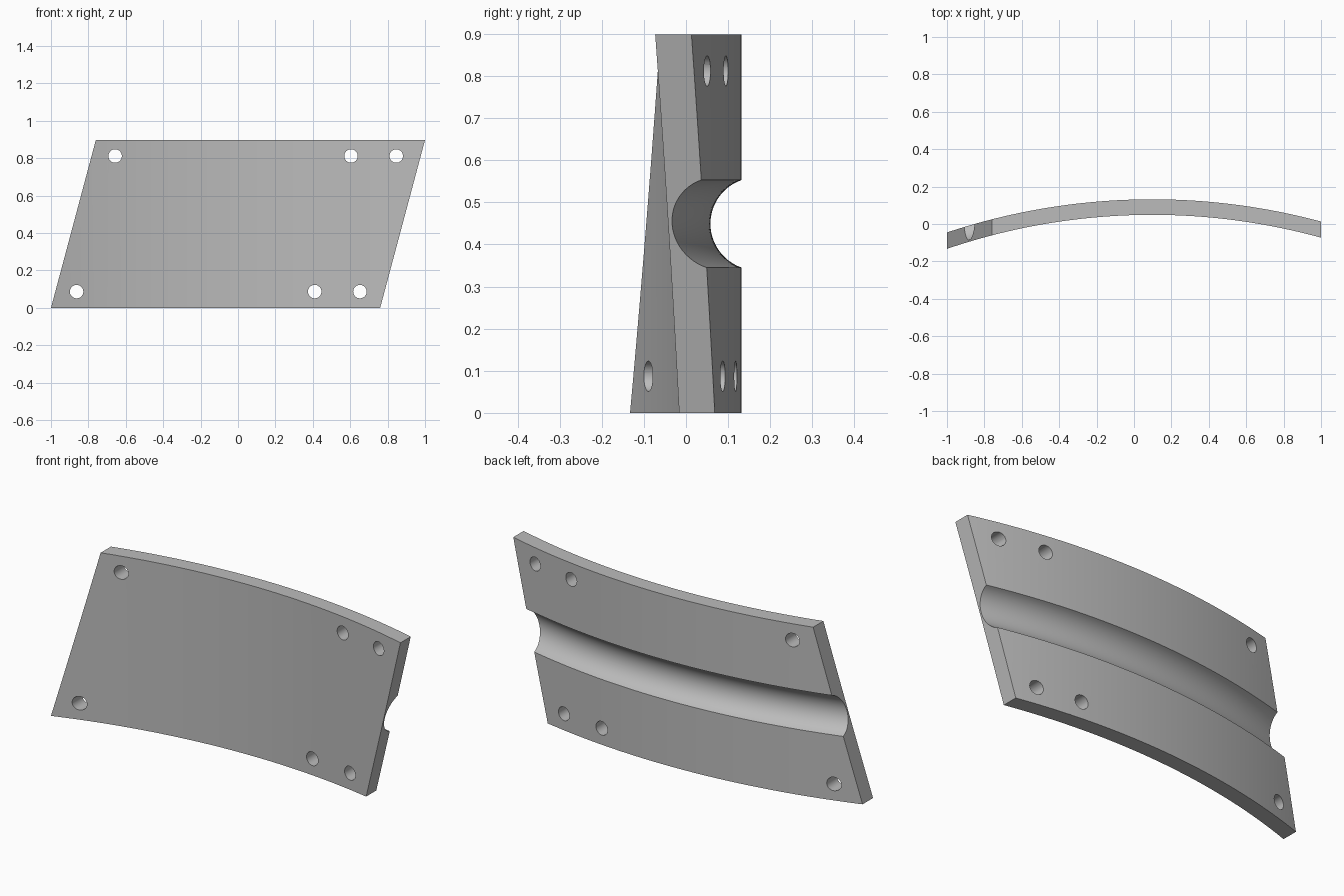
import bpy, bmesh, math
from mathutils import Matrix

cube = bpy.data.objects.get("Cube")
if cube:
    bpy.data.objects.remove(cube, do_unlink=True)

HEIGHT = 0.898
AXIS_X, AXIS_Y = 0.097, -3.351      # axis of the bend
R_IN, R_OUT = 3.4, 3.483            # front and back surface radii
GROOVE_R, GROOVE_AXIS, GROOVE_Z = 0.11, 3.519, HEIGHT / 2
TOP_X = 0.76                        # inset of the slanted ends
HOLE_R = 0.036

grey = bpy.data.materials.new("plain grey")
grey.use_nodes = True
colour = (0.5, 0.5, 0.5, 1)
grey.diffuse_color = colour
grey.node_tree.nodes["Principled BSDF"].inputs["Base Color"].default_value = colour


def make_object(name, bm):
    bmesh.ops.recalc_face_normals(bm, faces=bm.faces)
    mesh = bpy.data.meshes.new(name)
    bm.to_mesh(mesh)
    bm.free()
    mesh.materials.append(grey)
    obj = bpy.data.objects.new(name, mesh)
    bpy.context.collection.objects.link(obj)
    return obj


def loft(name, rings):
    """Skin equal closed rings and cap both ends."""
    bm = bmesh.new()
    loops = [[bm.verts.new(p) for p in ring] for ring in rings]
    n = len(loops[0])
    for a, b in zip(loops, loops[1:]):
        for i in range(n):
            j = (i + 1) % n
            bm.faces.new((a[i], a[j], b[j], b[i]))
    bm.faces.new(loops[0])
    bm.faces.new(loops[-1])
    return make_object(name, bm)


def apply_boolean(obj, cutter, operation):
    mod = obj.modifiers.new(operation.lower(), 'BOOLEAN')
    mod.operation, mod.object, mod.solver = operation, cutter, 'EXACT'
    bpy.context.view_layer.objects.active = obj
    bpy.ops.object.modifier_apply(modifier=mod.name)
    bpy.data.objects.remove(cutter, do_unlink=True)


# Plate section: a slab with a round groove along its back
offset = GROOVE_AXIS - R_OUT
half = math.acos(offset / GROOVE_R)
section = [(R_IN, 0), (R_OUT, 0)]
for i in range(25):
    a = -half + 2 * half * i / 24
    section.append((GROOVE_AXIS - GROOVE_R * math.cos(a), GROOVE_Z + GROOVE_R * math.sin(a)))
section += [(R_OUT, HEIGHT), (R_IN, HEIGHT)]

# Sweep the section round the bend, past both ends
STEPS, SWEEP = 80, 0.36
rings = []
for s in range(STEPS + 1):
    t = -SWEEP + 2 * SWEEP * s / STEPS
    rings.append([(AXIS_X + r * math.sin(t), AXIS_Y + r * math.cos(t), z) for r, z in section])
plate = loft("curved_plate", rings)

# Slanted ends, trimmed by a parallelogram running front to back
pad = 0.1
slope = (1 - TOP_X) / HEIGHT
low, high = -pad, HEIGHT + pad
outline = [(-1 + slope * low, low), (TOP_X + slope * low, low),
           (TOP_X + slope * high, high), (-1 + slope * high, high)]
trim = loft("end_trim", [[(x, y, z) for x, z in outline] for y in (-1, 1)])
apply_boolean(plate, trim, 'INTERSECT')

# Six bolt holes, straight through front to back
bm = bmesh.new()
for z, xs in ((0.087, (-0.863, 0.41, 0.652)), (0.812, (-0.657, 0.604, 0.846))):
    for x in xs:
        place = Matrix.Translation((x, 0, z)) @ Matrix.Rotation(math.pi / 2, 4, 'X')
        bmesh.ops.create_cone(bm, cap_ends=True, segments=32, radius1=HOLE_R,
                              radius2=HOLE_R, depth=1, matrix=place)
apply_boolean(plate, make_object("hole_cutters", bm), 'DIFFERENCE')

bpy.ops.object.select_all(action='DESELECT')
plate.select_set(True)
bpy.context.view_layer.objects.active = plate
bpy.ops.object.shade_smooth_by_angle(angle=math.radians(30))
